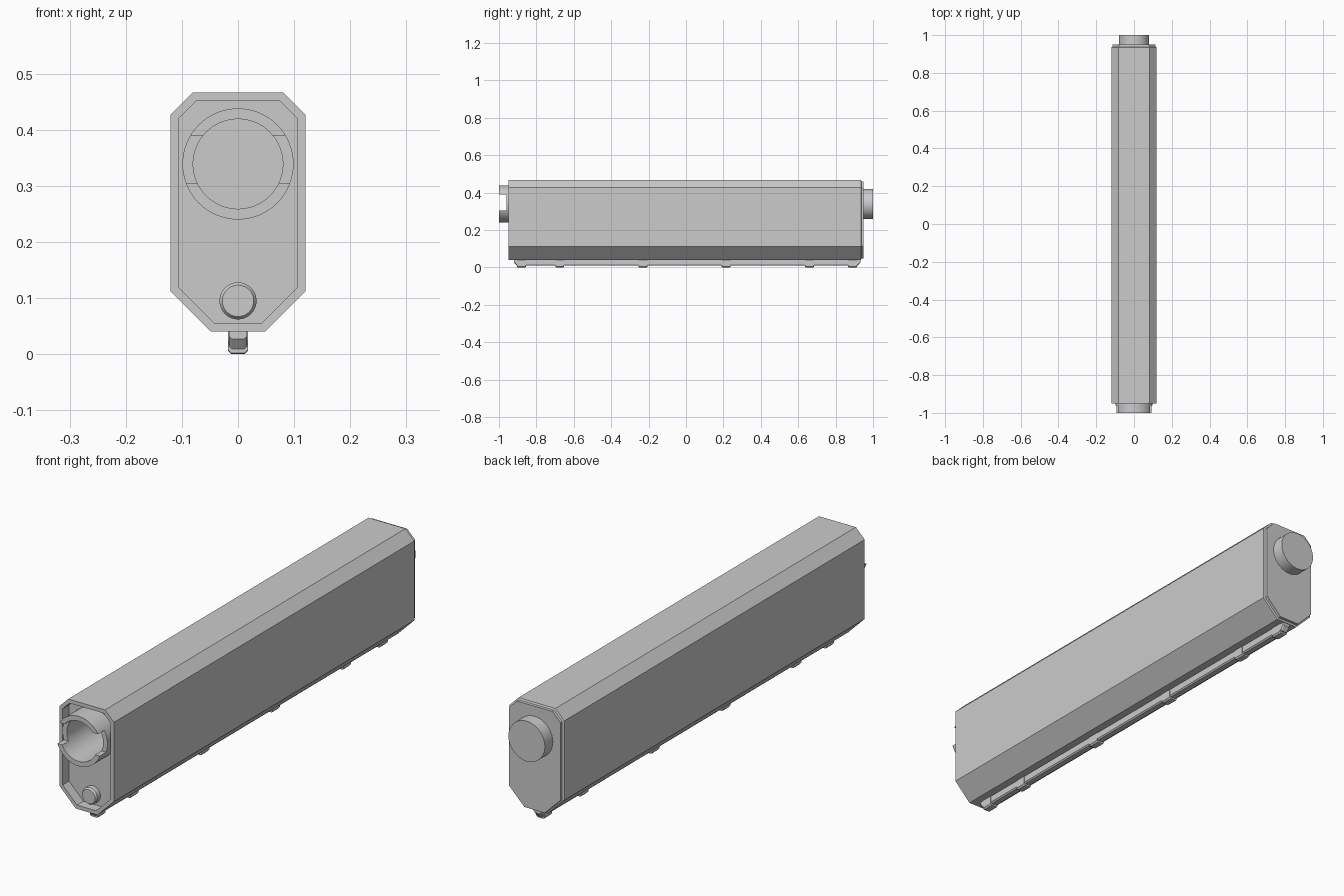
import bpy, bmesh, math

if "Cube" in bpy.data.objects:
    bpy.data.objects.remove(bpy.data.objects["Cube"])

grey = bpy.data.materials.new("light_grey")
grey.diffuse_color = (0.6, 0.6, 0.6, 1)
grey.use_nodes = True
grey.node_tree.nodes["Principled BSDF"].inputs["Base Color"].default_value = grey.diffuse_color


def loft(name, rings, smooth=False):
    """Closed solid through a list of equally sized point rings."""
    bm = bmesh.new()
    loops = [[bm.verts.new(p) for p in ring] for ring in rings]
    n = len(loops[0])
    for a, b in zip(loops, loops[1:]):
        for i in range(n):
            j = (i + 1) % n
            bm.faces.new((a[i], a[j], b[j], b[i]))
    bm.faces.new(loops[0])
    bm.faces.new(loops[-1][::-1])
    bmesh.ops.recalc_face_normals(bm, faces=bm.faces)
    me = bpy.data.meshes.new(name)
    bm.to_mesh(me)
    bm.free()
    ob = bpy.data.objects.new(name, me)
    bpy.context.collection.objects.link(ob)
    me.materials.append(grey)
    if smooth:
        shade(ob)
    return ob


def activate(ob):
    bpy.ops.object.select_all(action='DESELECT')
    bpy.context.view_layer.objects.active = ob
    ob.select_set(True)


def shade(ob):
    activate(ob)
    bpy.ops.object.shade_smooth_by_angle(angle=math.radians(30))


def circle(r, y, z, n=64):
    return [(r * math.cos(2 * math.pi * i / n), y, z + r * math.sin(2 * math.pi * i / n))
            for i in range(n)]


def turned(name, z, steps):
    """Round part about a y axis; steps are (radius, y)."""
    return loft(name, [circle(r, y, z) for r, y in steps], True)


def cut(ob, cutter):
    cutter.hide_render = True
    mod = ob.modifiers.new("cut", 'BOOLEAN')
    mod.operation = 'DIFFERENCE'
    mod.solver = 'EXACT'
    mod.object = cutter
    activate(ob)
    bpy.ops.object.modifier_apply(modifier=mod.name)
    bpy.data.objects.remove(cutter)


def casing(d, y):
    """Eight-sided casing outline inset by d."""
    k = d * math.tan(math.pi / 8)
    half = [(0.048 - k, 0.04 + d), (0.12 - d, 0.112 + k),
            (0.12 - d, 0.427 - k), (0.081 - k, 0.466 - d)]
    return [(x, y, z) for x, z in half] + [(-x, y, z) for x, z in half[::-1]]


def strip(w, zb, c, y, top=0.042):
    """Bar section hanging under the casing, chamfered at the bottom."""
    half = [(w - c, zb), (w, zb + c), (w, top)]
    return [(x, y, z) for x, z in half] + [(-x, y, z) for x, z in half[::-1]]


# Casing: recessed front, stepped back
body = loft("casing", [casing(0.015, -0.91), casing(0.015, -0.95), casing(0, -0.95),
                       casing(0, 0.935), casing(0.007, 0.938), casing(0.007, 0.95)])
ZC = 0.339
cut(body, turned("bore_cutter", ZC, [(0.09, -0.98), (0.09, -0.72)]))

# Front socket tube with side notches
socket = turned("socket", ZC, [(0.08, -0.75), (0.08, -1.0), (0.099, -1.0), (0.099, -0.71)])
box = [(-0.2, 0.305), (0.2, 0.305), (0.2, 0.39), (-0.2, 0.39)]
cut(socket, loft("notch_cutter", [[(x, y, z) for x, z in box] for y in (-1.1, -0.96)]))
shade(socket)

# Back plug and small front button
turned("plug", ZC, [(0.08, 0.94), (0.08, 1.0)])
turned("button", 0.095, [(0.033, -0.90), (0.033, -0.93), (0.028, -0.937)])

# Bottom rail with sloped ends
loft("bottom_rail", [strip(0.016, 0.027, 0.005, -0.92), strip(0.016, 0.009, 0.005, -0.905),
                     strip(0.016, 0.009, 0.005, 0.918), strip(0.016, 0.027, 0.005, 0.933)])

# Clips around the rail
for i, y in enumerate((-0.88, -0.675, -0.23, 0.215, 0.66, 0.89)):
    loft("rail_clip_%d" % (i + 1), [strip(0.018, 0.002, 0.006, y - 0.024),
                                    strip(0.018, 0.0, 0.006, y - 0.018),
                                    strip(0.018, 0.0, 0.006, y + 0.018),
                                    strip(0.018, 0.002, 0.006, y + 0.024)])
